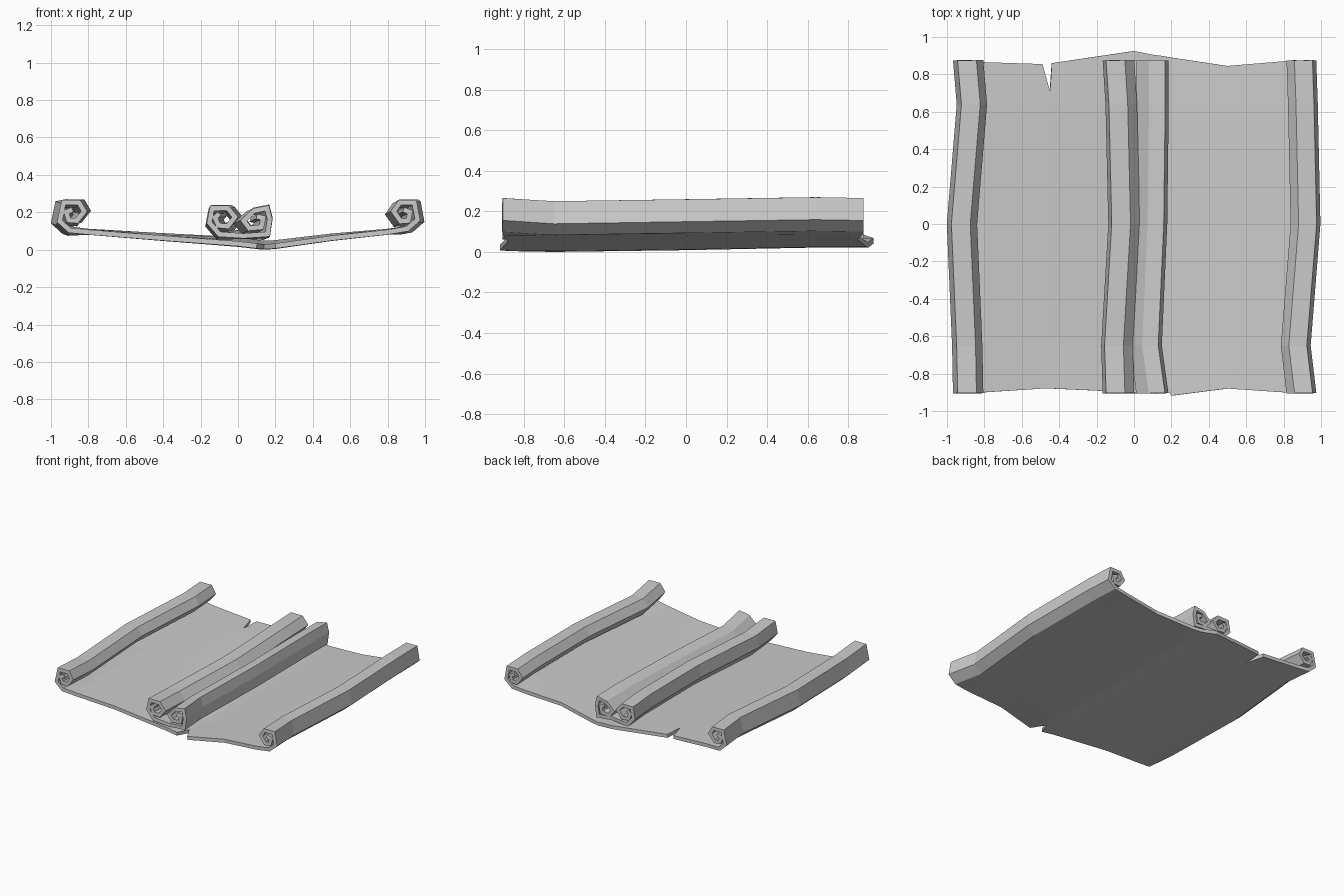
import bpy, bmesh

ROWS = (-0.905, -0.65, 0.0, 0.64, 0.875)      # stations along each roll
SAG = (0.0, -0.016, -0.006, 0.004, 0.0)       # height wobble of the rolls
LIFT = (0.0, -0.003, 0.007, 0.022, 0.022)     # rise of the sheet towards the back


def scroll(name, left, sheet, right, left_wobble, right_wobble):
    """Loft a rolled page: left spiral, sheet columns, right spiral."""
    cols = []
    for x, z in left:
        cols.append([(x + w, y, z + s) for w, y, s in zip(left_wobble, ROWS, SAG)])
    for x, z, front, back in sheet:
        ys = (front,) + ROWS[1:4] + (back,)
        cols.append([(x, y, z + l * (1 - abs(x))) for y, l in zip(ys, LIFT)])
    for x, z in reversed(right):
        cols.append([(x + w, y, z + s) for w, y, s in zip(right_wobble, ROWS, SAG)])
    bm = bmesh.new()
    grid = [[bm.verts.new(p) for p in c] for c in cols]
    for a, b in zip(grid, grid[1:]):
        for j in range(len(ROWS) - 1):
            bm.faces.new((a[j], b[j], b[j + 1], a[j + 1]))
    mesh = bpy.data.meshes.new(name)
    bm.to_mesh(mesh)
    bm.free()
    ob = bpy.data.objects.new(name, mesh)
    bpy.context.collection.objects.link(ob)
    # paper thickness
    mod = ob.modifiers.new("thickness", 'SOLIDIFY')
    mod.thickness = 0.027
    mod.offset = 0
    mod.use_even_offset = True
    return ob


# Open scroll: wide sheet with torn edges and a roll at each side
scroll(
    "open_scroll",
    [(-.885, .215), (-.918, .2), (-.905, .158), (-.862, .155), (-.822, .205),
     (-.85, .252), (-.932, .252), (-.953, .152), (-.9, .104)],
    # x, z, front edge y, back edge y (two notches are cut as inset columns)
    [(-.8, .094, -.9, .865), (-.49, .069, -.88, .855), (-.45, .066, -.88, .71),
     (-.44, .065, -.88, .86), (0, .032, -.9, .925), (.1, .02, -.905, .905),
     (.14, .016, -.81, .9), (.2, .02, -.918, .89), (.5, .062, -.88, .845),
     (.8, .094, -.9, .87)],
    [(.885, .215), (.92, .2), (.91, .155), (.87, .152), (.832, .205),
     (.865, .252), (.943, .252), (.96, .16), (.905, .112)],
    (0, -.005, -.033, .02, 0), (0, -.03, .022, .008, 0))

# Closed scroll: two rolls touching, lying on the middle of the open sheet
scroll(
    "closed_scroll",
    [(-.1, .195), (-.122, .17), (-.105, .13), (-.055, .125), (-.016, .175),
     (-.055, .222), (-.138, .222), (-.153, .145), (-.1, .083)],
    [(.03, .074, -.905, .875)],
    [(.1, .178), (.135, .17), (.125, .12), (.06, .115), (.03, .155),
     (.085, .208), (.155, .222), (.17, .165), (.158, .083)],
    (0, -.008, .03, .015, 0), (0, -.035, -.006, .002, 0))
